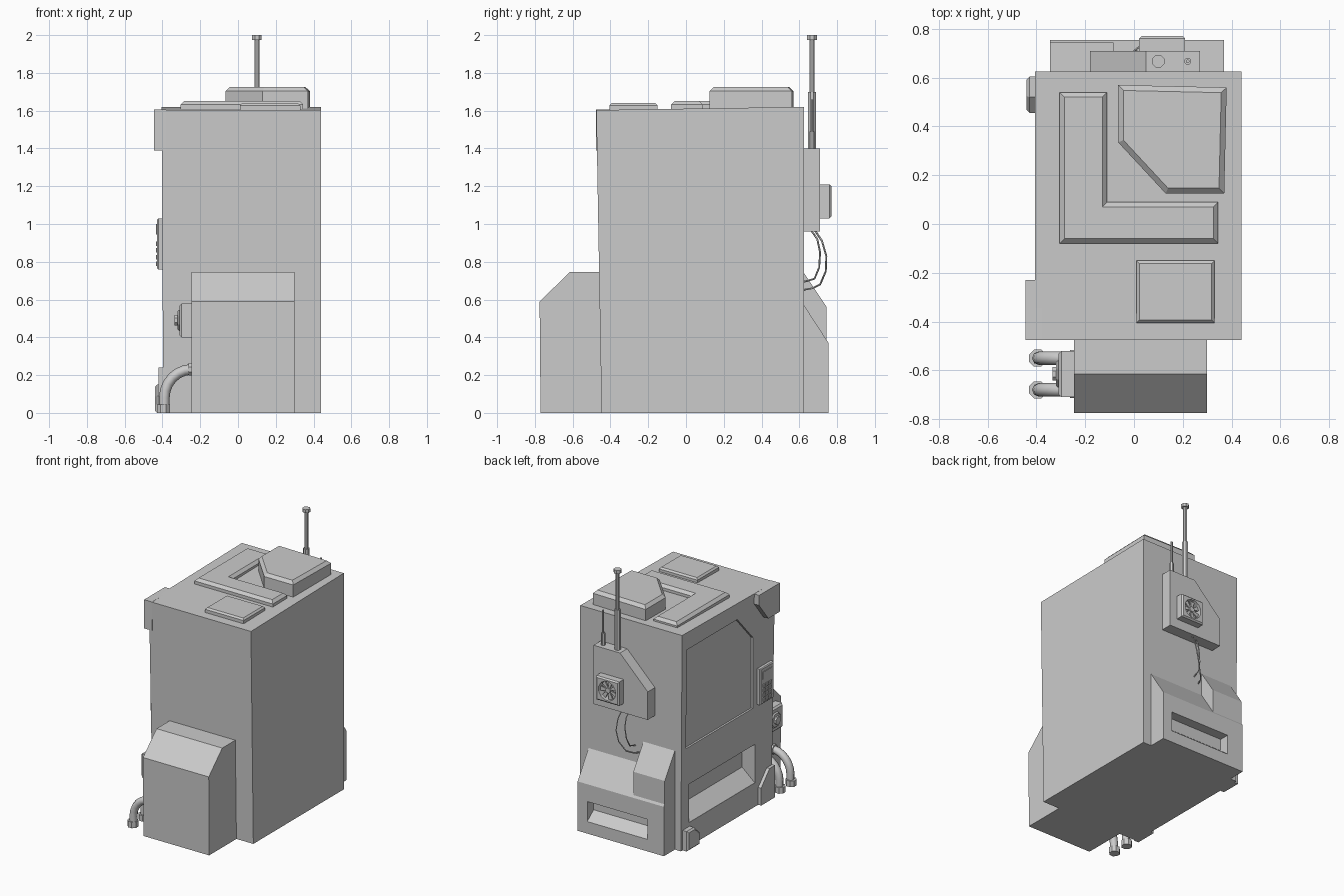
import bpy, bmesh, math
from mathutils import Vector

if "Cube" in bpy.data.objects:
    bpy.data.objects.remove(bpy.data.objects["Cube"])

# ---------- helpers ----------
def place(axis, p, d):
    return {'x': (d, p[0], p[1]), 'y': (p[0], d, p[1]), 'z': (p[0], p[1], d)}[axis]

def finish(name, bm):
    bmesh.ops.recalc_face_normals(bm, faces=bm.faces)
    me = bpy.data.meshes.new(name)
    bm.to_mesh(me)
    bm.free()
    ob = bpy.data.objects.new(name, me)
    bpy.context.collection.objects.link(ob)
    return ob

def prism(name, axis, pts, a, b, bevel=0):
    """Extrude a profile from a to b along an axis; optionally chamfer the b end."""
    bm = bmesh.new()
    lo = [bm.verts.new(place(axis, p, a)) for p in pts]
    hi = [bm.verts.new(place(axis, p, b)) for p in pts]
    n = len(pts)
    bm.faces.new(lo)
    top = bm.faces.new(hi)
    for i in range(n):
        bm.faces.new((lo[i], lo[(i + 1) % n], hi[(i + 1) % n], hi[i]))
    bmesh.ops.recalc_face_normals(bm, faces=bm.faces)
    if bevel:
        bmesh.ops.bevel(bm, geom=list(top.edges), offset=bevel, segments=1,
                        affect='EDGES', profile=0.5)
    return finish(name, bm)

def rect(u0, u1, v0, v1):
    return [(u0, v0), (u1, v0), (u1, v1), (u0, v1)]

def ngon(u, v, r, n=8):
    return [(u + r * math.cos(2 * math.pi * (i + .5) / n),
             v + r * math.sin(2 * math.pi * (i + .5) / n)) for i in range(n)]

def cut(ob, cutter):
    m = ob.modifiers.new("cut", 'BOOLEAN')
    m.operation, m.object, m.solver = 'DIFFERENCE', cutter, 'EXACT'
    bpy.context.view_layer.objects.active = ob
    bpy.ops.object.modifier_apply(modifier=m.name)
    bpy.data.objects.remove(cutter)

def tube(name, pts, r, res=2):
    cu = bpy.data.curves.new(name, 'CURVE')
    cu.dimensions, cu.bevel_depth, cu.bevel_resolution, cu.use_fill_caps = '3D', r, res, True
    s = cu.splines.new('POLY')
    s.points.add(len(pts) - 1)
    for p, c in zip(s.points, pts):
        p.co = (*c, 1)
    ob = bpy.data.objects.new(name, cu)
    bpy.context.collection.objects.link(ob)
    bpy.ops.object.select_all(action='DESELECT')
    ob.select_set(True)
    bpy.context.view_layer.objects.active = ob
    bpy.ops.object.convert(target='MESH')

# ---------- cabinet, slightly skewed ----------
body = prism("cabinet", 'z', rect(-.405, .44, -.47, .625), 0, 1.61)
for v in body.data.vertices:
    if v.co.y < 0:
        v.co.y = -.447 if v.co.z < 1 else -.475
    if v.co.z > 1:
        v.co.z = 1.603 if v.co.y < 0 else 1.62
    elif v.co.x < 0:
        v.co.x = -.395
# display window recess and dispensing tray on the left face
cut(body, prism("window_cutter", 'x',
                [(.57, .75), (-.22, .75), (-.22, 1.28), (-.03, 1.49), (.57, 1.49)], -.6, -.385))
cut(body, prism("tray_cutter", 'y',
                [(-.6, .18), (-.395, .18), (-.29, .27), (-.29, .43), (-.4, .47), (-.6, .47)],
                -.25, .53))

# ---------- corner brackets on the left face ----------
prism("top_corner_bracket", 'x',
      [(-.23, 1.605), (-.23, 1.53), (-.34, 1.39), (-.476, 1.39), (-.476, 1.605)], -.38, -.445)
prism("rear_foot_bracket", 'x',
      [(.605, 0), (.605, .15), (.52, .15), (.455, .09), (.455, 0)], -.38, -.44, .012)
prism("front_foot_bracket", 'x',
      [(-.455, 0), (-.455, .24), (-.39, .24), (-.29, .13), (-.29, 0)], -.38, -.42)

# ---------- keypad ----------
prism("keypad", 'x', rect(-.43, -.27, .76, 1.03), -.38, -.428, .006)
prism("keypad_screen", 'x', rect(-.405, -.295, .945, 1.0), -.42, -.433)
for i in range(3):
    for j in range(4):
        y, z = -.385 + i * .035, .79 + j * .035
        prism("keypad_button", 'x', rect(y - .012, y + .012, z - .012, z + .012), -.42, -.435)

# ---------- roof panels ----------
prism("roof_l_panel", 'z', [(-.305, -.08), (.345, -.08), (.345, .09), (-.11, .09),
                            (-.11, .54), (-.305, .54)], 1.59, 1.652, .02)
prism("roof_small_panel", 'z', rect(.01, .33, -.405, -.15), 1.59, 1.64, .012)
prism("roof_housing", 'z', [(-.065, .57), (-.065, .335), (.13, .125), (.37, .125), (.38, .56)],
      1.6, 1.725, .022)

# ---------- front compressor box with valve and pipes ----------
prism("front_box", 'x', [(-.44, 0), (-.77, 0), (-.775, .59), (-.615, .745), (-.44, .745)],
      -.245, .3)
prism("valve_block", 'x', rect(-.71, -.52, .4, .58), -.23, -.31, .012)
prism("valve_ring", 'x', ngon(-.615, .49, .06), -.3, -.32, .008)
prism("valve_knob", 'x', ngon(-.615, .49, .03), -.31, -.335)
for y in (-.55, -.68):
    arc = [(-.245 - .145 * math.sin(t), y, .08 + .15 * math.cos(t))
           for t in [i * math.pi / 12 for i in range(7)]]
    tube("coolant_pipe", [(-.2, y, .23)] + arc + [(-.39, y, .01)], .028)
    prism("pipe_flange", 'z', ngon(-.395, y, .038), 0, .045)
    prism("pipe_collar", 'x', ngon(y, .23, .036), -.23, -.262)

# ---------- rear base: tall and low hump with slot ----------
hump = prism("rear_base", 'x', [(.6, 0), (.755, 0), (.755, .37), (.625, .57), (.6, .57)],
             -.345, .37)
cut(hump, prism("slot_cutter", 'x', [(.9, .09), (.755, .09), (.68, .15), (.68, .24), (.9, .24)],
                -.21, .29))
prism("rear_base_tower", 'x', [(.6, .3), (.745, .3), (.745, .56), (.625, .74), (.6, .74)],
      -.345, -.085)

# ---------- rear control box with fan ----------
prism("control_box", 'y', [(.27, .96), (.27, 1.4), (.05, 1.4), (-.18, 1.17), (-.18, .96)],
      .61, .71)
fan = prism("fan_housing", 'y', rect(.02, .21, 1.03, 1.21), .7, .77, .01)
cut(fan, prism("fan_cutter", 'y', ngon(.115, 1.12, .072, 12), .72, .9))
prism("fan_hub", 'y', ngon(.115, 1.12, .02), .715, .762)
for i in range(7):
    a = 2 * math.pi * i / 7
    u, w = Vector((math.cos(a), math.sin(a))), Vector((-math.sin(a), math.cos(a)))
    c = Vector((.115, 1.12))
    prism("fan_blade", 'y', [tuple(c + u * r + w * s) for r, s in
                             ((.012, -.006), (.066, -.018), (.066, .014), (.012, .006))],
          .742, .752)

# ---------- antennas, stepped sections ----------
for x, r0, steps in ((.1, .022, ((1.38, 1.7, 1), (1.69, 1.98, .65), (1.975, 2.0, 1.25))),
                     (.22, .015, ((1.38, 1.49, 1), (1.48, 1.66, .5)))):
    for z0, z1, k in steps:
        prism("antenna_section", 'z', ngon(x, .667, r0 * k), z0, z1)

# ---------- loose cables ----------
tube("cable_long", [(.05, .68, .97), (.06, .72, .91), (.06, .743, .83), (.04, .74, .75),
                    (0, .71, .68), (-.04, .67, .66), (-.06, .61, .65)], .005, 0)
tube("cable_short", [(.0, .66, .97), (.01, .695, .92), (.01, .71, .85), (0, .705, .77),
                     (-.01, .68, .71), (-.02, .61, .69)], .005, 0)
